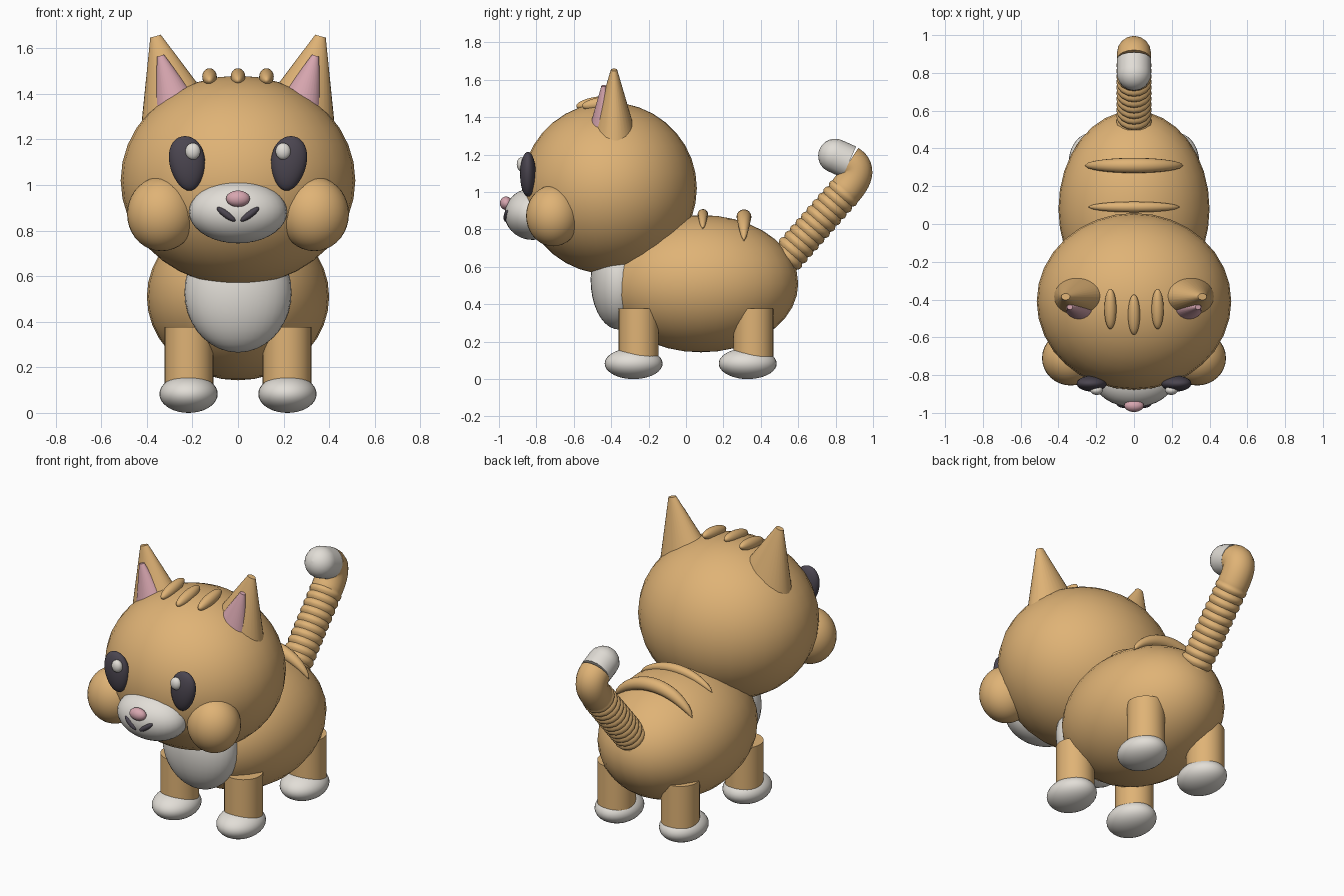
import bpy
from math import sin, cos, pi, sqrt, radians
from mathutils import Vector
from mathutils.geometry import interpolate_bezier

cube = bpy.data.objects.get("Cube")
if cube:
    bpy.data.objects.remove(cube)


def material(name, rgb):
    m = bpy.data.materials.new(name)
    m.use_nodes = True
    m.diffuse_color = (*rgb, 1)
    m.node_tree.nodes["Principled BSDF"].inputs["Base Color"].default_value = (*rgb, 1)
    return m


FUR = material("ginger_fur", (0.74, 0.45, 0.18))
WHITE = material("cream_white", (0.76, 0.73, 0.68))
PINK = material("soft_pink", (0.68, 0.38, 0.43))
DARK = material("dark_grey", (0.07, 0.06, 0.08))
SIDES = (("left", 1), ("right", -1))


def finish(name, mat):
    ob = bpy.context.object
    ob.name = ob.data.name = name
    ob.data.materials.clear()
    ob.data.materials.append(mat)
    bpy.ops.object.transform_apply(location=False, rotation=True, scale=True)
    bpy.ops.object.shade_smooth_by_angle(angle=radians(40))
    return ob


def ball(name, mat, centre, radii, rot=(0, 0, 0)):
    bpy.ops.mesh.primitive_uv_sphere_add(segments=32, ring_count=18, location=centre,
                                         rotation=[radians(a) for a in rot])
    bpy.context.object.scale = radii
    return finish(name, mat)


def cone(name, mat, base, r1, r2, height, tilt=0, flatten=1):
    # The base centre stays put; the axis tilts sideways
    t = radians(tilt)
    axis = Vector((sin(t), 0, cos(t)))
    bpy.ops.mesh.primitive_cone_add(vertices=32, radius1=r1, radius2=r2, depth=height,
                                    location=Vector(base) + axis * height / 2,
                                    rotation=(0, t, 0))
    bpy.context.object.scale = (1, flatten, 1)
    return finish(name, mat)


def tube(name, mat, points, radii):
    curve = bpy.data.curves.new(name, "CURVE")
    curve.dimensions = "3D"
    curve.bevel_depth = 1
    curve.bevel_resolution = 6
    curve.use_fill_caps = True
    spline = curve.splines.new("POLY")
    spline.points.add(len(points) - 1)
    for p, co, r in zip(spline.points, points, radii):
        p.co = (*co, 1)
        p.radius = r
    ob = bpy.data.objects.new(name, curve)
    bpy.context.collection.objects.link(ob)
    bpy.ops.object.select_all(action="DESELECT")
    ob.select_set(True)
    bpy.context.view_layer.objects.active = ob
    bpy.ops.object.convert(target="MESH")
    return finish(name, mat)


# Body and chest
BODY_C, BODY_R = Vector((0, 0.08, 0.51)), Vector((0.4, 0.52, 0.367))
ball("body", FUR, BODY_C, BODY_R)
ball("chest", WHITE, (0, -0.36, 0.53), (0.235, 0.15, 0.265))

# Back stripes: tapered arcs that follow the body surface
for name, y, half, thick, lift in (("front", 0.09, 0.24, 0.028, 0.004),
                                   ("rear", 0.31, 0.26, 0.04, 0.028)):
    pts, rad = [], []
    for i in range(25):
        u = i / 12 - 1
        x, taper = u * half, sqrt(max(1 - u * u, 0.002))
        d = 1 - (x / BODY_R.x) ** 2 - ((y - BODY_C.y) / BODY_R.y) ** 2
        pts.append((x, y, BODY_C.z + BODY_R.z * sqrt(d) + lift * taper))
        rad.append(thick * taper)
    tube(name + "_back_stripe", FUR, pts, rad)

# Legs and paws
for side, s in SIDES:
    for end, leg_y, paw_y in (("front", -0.253, -0.28), ("rear", 0.36, 0.33)):
        cone(f"{end}_{side}_leg", FUR, (s * 0.215, leg_y, 0.08), 0.107, 0.107, 0.297)
        ball(f"{end}_{side}_paw", WHITE, (s * 0.217, paw_y, 0.083), (0.128, 0.155, 0.083))

# Head with brow stripes
ball("head", FUR, (0, -0.41, 1.02), (0.515, 0.468, 0.46))
for name, x, y in (("middle", 0, -0.48), ("left", 0.125, -0.45), ("right", -0.125, -0.45)):
    ball(name + "_head_stripe", FUR, (x, y, 1.475), (0.032, 0.108, 0.034), (9, 0, 0))

# Ears, cheeks and eyes
for side, s in SIDES:
    cone(side + "_ear", FUR, (s * 0.262, -0.385, 1.295), 0.17, 0.024, 0.372, s * 15.6, 0.72)
    cone(side + "_inner_ear", PINK, (s * 0.258, -0.44, 1.3), 0.113, 0.016, 0.28, s * 17, 0.78)
    ball(side + "_cheek", FUR, (s * 0.335, -0.71, 0.873), (0.152, 0.145, 0.163))
    eye = ball(side + "_eye", DARK, (s * 0.223, -0.845, 1.095), (0.078, 0.042, 0.12))
    for v in eye.data.vertices:
        # Egg shape, narrower and closer to the nose at the bottom
        v.co.x = v.co.x * (1 + 1.2 * v.co.z) + s * 0.08 * v.co.z
    ball(side + "_eye_glint", WHITE, (s * 0.198, -0.88, 1.148), (0.033, 0.025, 0.037))

# Muzzle, nose and mouth
ball("muzzle", WHITE, (0, -0.82, 0.882), (0.215, 0.15, 0.138))
ball("nose", PINK, (0, -0.962, 0.94), (0.052, 0.033, 0.036))
for side, s in SIDES:
    ball(side + "_mouth_line", DARK, (s * 0.052, -0.957, 0.872), (0.05, 0.018, 0.016),
         (0, -s * 36, s * 8))

# Tail: ringed shaft, smooth bend, rounded white tip
low, high = Vector((0, 0.5, 0.605)), Vector((0, 0.855, 1.01))
bend_end, tip = Vector((0, 0.872, 1.16)), Vector((0, 0.797, 1.194))
RINGS, STEPS = 12, 6
pts, rad = [], []
for i in range(RINGS * STEPS):
    f = i / (RINGS * STEPS)
    pts.append(low.lerp(high, f))
    rad.append(0.083 + 0.011 * abs(sin(pi * i / STEPS)))
bend = interpolate_bezier(high, Vector((0, 0.915, 1.08)), Vector((0, 0.925, 1.13)), bend_end, 14)
tube("tail", FUR, pts + bend, rad + [0.09] * len(bend))
axis = (tip - bend_end).normalized()
angles = [pi / 2 * k / 8 for k in range(9)]
tube("tail_tip", WHITE, [bend_end] + [tip + axis * 0.09 * sin(a) for a in angles],
     [0.091] + [max(0.091 * cos(a), 0.002) for a in angles])
